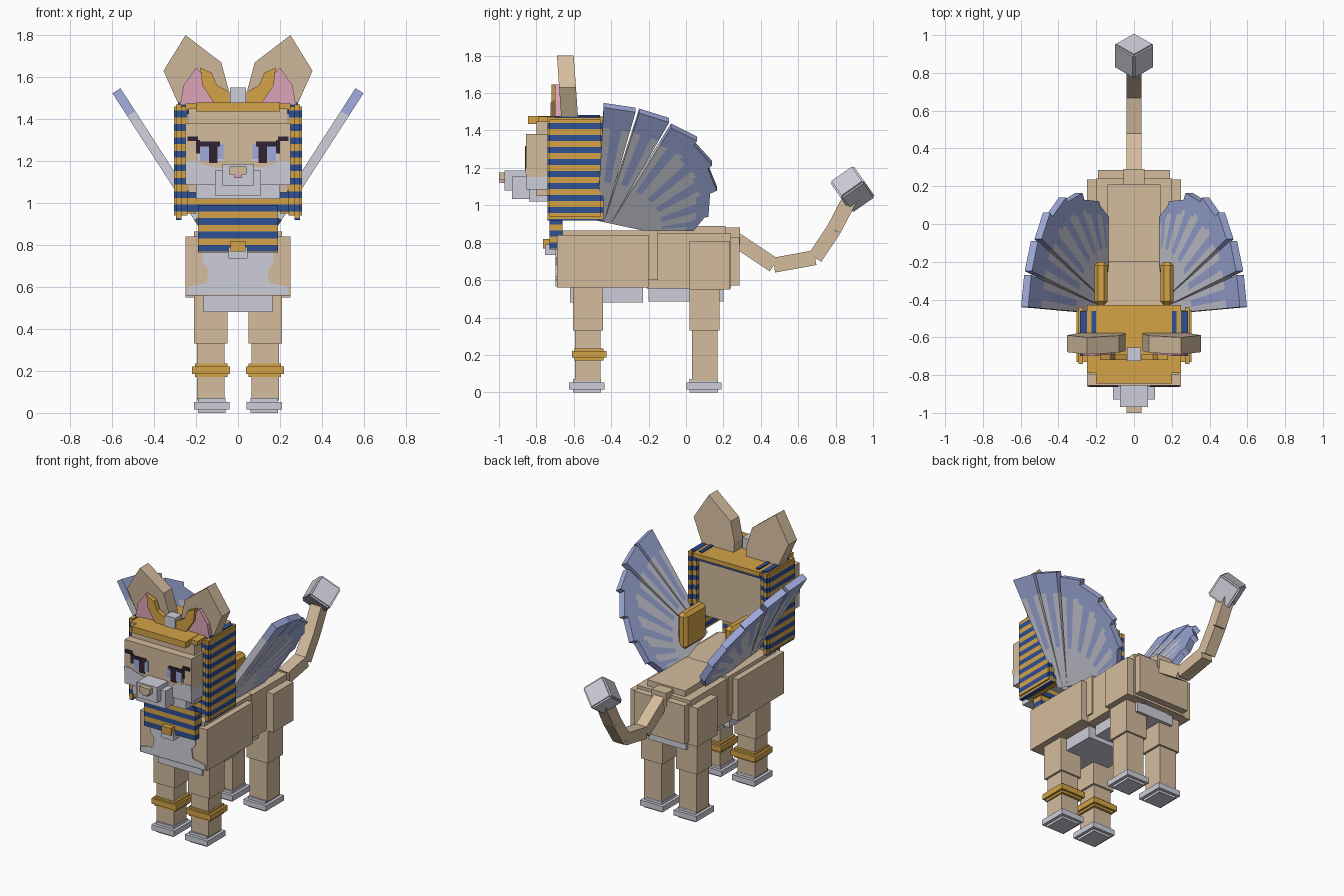
import bpy
import bmesh
import math
from mathutils import Matrix, Vector

default_cube = bpy.data.objects.get("Cube")
if default_cube:
    bpy.data.objects.remove(default_cube, do_unlink=True)


def make_material(name, red, green, blue):
    """Flat material from display colour bytes, stored as linear values."""
    linear = [((c / 255 + 0.055) / 1.055) ** 2.4 for c in (red, green, blue)]
    material = bpy.data.materials.new(name)
    material.use_nodes = True
    material.diffuse_color = (*linear, 1)
    shader = material.node_tree.nodes["Principled BSDF"]
    shader.inputs["Base Color"].default_value = (*linear, 1)
    shader.inputs["Roughness"].default_value = 0.9
    return material


TAN = make_material("sandy fur", 212, 188, 158)
WHITE = make_material("pale fur", 206, 206, 218)
GOLD = make_material("gold", 212, 164, 72)
BLUE = make_material("deep blue", 46, 78, 148)
SKY = make_material("periwinkle", 160, 172, 220)
PINK = make_material("ear pink", 222, 164, 184)
DARK = make_material("dark eye", 48, 34, 48)


def finish(name, mesh_builder, materials, mirror=False):
    """Turn a bmesh into a linked object, optionally mirrored across x."""
    mesh = bpy.data.meshes.new(name)
    bmesh.ops.recalc_face_normals(mesh_builder, faces=mesh_builder.faces)
    mesh_builder.to_mesh(mesh)
    mesh_builder.free()
    for material in materials:
        mesh.materials.append(material)
    part = bpy.data.objects.new(name, mesh)
    bpy.context.collection.objects.link(part)
    if mirror:
        part.modifiers.new("Mirror", "MIRROR").use_mirror_merge = False
    return part


def cuboid(xs, ys, zs):
    """Cube bmesh spanning the given ranges."""
    builder = bmesh.new()
    bmesh.ops.create_cube(builder, size=1)
    spans = (xs, ys, zs)
    for vert in builder.verts:
        vert.co = [(lo + hi) / 2 + co * (hi - lo) for co, (lo, hi) in zip(vert.co, spans)]
    return builder


def box(name, material, xs, ys, zs, mirror=False, bevel=0):
    part = finish(name, cuboid(xs, ys, zs), [material], mirror)
    if bevel:
        modifier = part.modifiers.new("Bevel", "BEVEL")
        modifier.width = bevel
        modifier.segments = 1
    return part


def centred_box(name, material, half_width, ys, zs, bevel=0):
    return box(name, material, (-half_width, half_width), ys, zs, bevel=bevel)


def striped_box(name, xs, ys, zs, mirror=False, period=0.064):
    """Box cut into level bands that alternate blue and gold."""
    builder = cuboid(xs, ys, zs)
    half = period / 2
    for step in range(int(zs[0] / half), int(zs[1] / half) + 1):
        geometry = builder.verts[:] + builder.edges[:] + builder.faces[:]
        bmesh.ops.bisect_plane(builder, geom=geometry, plane_co=(0, 0, step * half),
                               plane_no=(0, 0, 1))
    for face in builder.faces:
        face.material_index = int(face.calc_center_median().z / half) % 2
    return finish(name, builder, [BLUE, GOLD], mirror)


def plate(name, material, outline, front, back, lean=0, mirror=True):
    """Outline in x and z, extruded along y; lean shifts y with height."""
    builder = bmesh.new()
    base = outline[0][1]
    face = builder.faces.new([builder.verts.new((x, front - lean * (z - base), z))
                              for x, z in outline])
    extruded = bmesh.ops.extrude_face_region(builder, geom=[face])
    moved = [v for v in extruded["geom"] if isinstance(v, bmesh.types.BMVert)]
    bmesh.ops.translate(builder, verts=moved, vec=(0, back - front, 0))
    return finish(name, builder, [material], mirror)


def limb(name, material, start, end, width):
    """Square bar between two points in the y-z plane."""
    a, b = Vector((0, *start)), Vector((0, *end))
    half = width / 2
    builder = cuboid((-half, half), (-half, half), (0, (b - a).length))
    turn = (b - a).to_track_quat("Z", "X").to_matrix().to_4x4()
    builder.transform(Matrix.Translation(a) @ turn)
    return finish(name, builder, [material])


# Body
centred_box("chest", TAN, 0.25, (-0.69, -0.2), (0.56, 0.84))
centred_box("shoulder_top", TAN, 0.21, (-0.66, -0.15), (0.6, 0.865))
centred_box("loin", TAN, 0.2, (-0.21, 0.24), (0.555, 0.85))
centred_box("back_ridge", TAN, 0.14, (-0.2, 0.21), (0.8, 0.89))
centred_box("rump", TAN, 0.19, (0.1, 0.285), (0.57, 0.83))
box("haunch", TAN, (0.1, 0.25), (0.02, 0.235), (0.55, 0.81), mirror=True)
centred_box("front_belly", WHITE, 0.165, (-0.62, -0.23), (0.48, 0.57))
centred_box("rear_belly", WHITE, 0.14, (-0.2, 0.2), (0.485, 0.565))
plate("chest_bib", WHITE, [(0, 0.565), (0.24, 0.565), (0.24, 0.6), (0.15, 0.62), (0.14, 0.68),
                           (0.17, 0.72), (0.17, 0.8), (0, 0.8)], -0.697, -0.689)


# Legs: the same build front and rear, with bracelets in front
def leg_pair(prefix, y):
    box(prefix + "_upper_leg", TAN, (0.05, 0.21), (y - 0.08, y + 0.08), (0.33, 0.57), mirror=True)
    box(prefix + "_lower_leg", TAN, (0.065, 0.195), (y - 0.068, y + 0.068), (0.06, 0.34), mirror=True)
    box(prefix + "_paw", WHITE, (0.06, 0.19), (y - 0.08, y + 0.07), (0, 0.07), mirror=True)
    box(prefix + "_paw_rim", WHITE, (0.04, 0.21), (y - 0.1, y + 0.09), (0.015, 0.052), mirror=True)


leg_pair("front", -0.525)
leg_pair("rear", 0.1)
box("bracelet", GOLD, (0.037, 0.22), (-0.61, -0.425), (0.185, 0.222), mirror=True)
box("bracelet_core", GOLD, (0.05, 0.205), (-0.597, -0.44), (0.17, 0.235), mirror=True)

# Tail and tuft
tail_path = [(0.23, 0.84), (0.47, 0.68), (0.69, 0.72), (0.79, 0.87), (0.89, 1.06)]
for number, (start, end) in enumerate(zip(tail_path, tail_path[1:])):
    limb("tail_segment_" + str(number + 1), TAN, start, end, 0.08)
centred_box("tail_root", TAN, 0.055, (0.2, 0.29), (0.79, 0.88))
for axis in range(3):
    spans = [(-0.067, 0.067)] * 3
    spans[axis] = (-0.077, 0.077)
    tuft = cuboid(*spans)
    tuft.transform(Matrix.Translation((0, 0.89, 1.085)) @ Matrix.Rotation(math.radians(35), 4, "X")
                   @ Matrix.Rotation(math.radians(45), 4, "Y"))
    finish("tail_tuft_" + "abc"[axis], tuft, [WHITE])

# Head
centred_box("head", TAN, 0.235, (-0.8, -0.475), (1.05, 1.45))
centred_box("face", TAN, 0.25, (-0.855, -0.6), (1.15, 1.38))
centred_box("jaw", WHITE, 0.25, (-0.856, -0.6), (1.085, 1.17))
centred_box("chin", WHITE, 0.2, (-0.84, -0.6), (1.02, 1.1))
plate("cheek_patch", WHITE, [(0.11, 1.17), (0.25, 1.17), (0.25, 1.2), (0.2, 1.2), (0.17, 1.185)],
      -0.859, -0.852)
centred_box("muzzle", WHITE, 0.11, (-0.93, -0.84), (1.035, 1.155))
centred_box("muzzle_bridge", WHITE, 0.075, (-0.97, -0.84), (1.08, 1.185))
centred_box("nose", TAN, 0.04, (-1, -0.95), (1.135, 1.175))
centred_box("nose_tip", PINK, 0.02, (-0.998, -0.95), (1.12, 1.14))


# Eyes, as thin plates on the face
def eye_plate(name, material, xs, zs, depth):
    box(name, material, xs, (-0.855 - depth, -0.853), zs, mirror=True)


eye_plate("eye_white", WHITE, (0.07, 0.19), (1.2, 1.275), 0.002)
eye_plate("iris", SKY, (0.135, 0.18), (1.2, 1.275), 0.004)
eye_plate("inner_iris", SKY, (0.07, 0.1), (1.21, 1.28), 0.004)
eye_plate("pupil", DARK, (0.098, 0.138), (1.19, 1.29), 0.006)
eye_plate("upper_lid", DARK, (0.085, 0.2), (1.27, 1.292), 0.007)
eye_plate("outer_lid", DARK, (0.18, 0.2), (1.235, 1.3), 0.005)
eye_plate("lash", DARK, (0.19, 0.24), (1.295, 1.318), 0.007)

# Ears
plate("ear", TAN, [(0.05, 1.44), (0.045, 1.54), (0.08, 1.67), (0.25, 1.8), (0.355, 1.63),
                   (0.27, 1.44)], -0.665, -0.575, lean=0.07)
plate("inner_ear", PINK, [(0.1, 1.46), (0.12, 1.56), (0.2, 1.645), (0.26, 1.56), (0.275, 1.47)],
      -0.7, -0.66)

# Headdress
striped_box("headdress_side", (0.24, 0.305), (-0.73, -0.455), (0.94, 1.46), mirror=True)
striped_box("headdress_edge", (0.27, 0.295), (-0.74, -0.44), (0.92, 1.47), mirror=True)
striped_box("headdress_inner", (0.2, 0.25), (-0.71, -0.47), (0.95, 1.06), mirror=True)
centred_box("headdress_top", GOLD, 0.25, (-0.79, -0.43), (1.445, 1.475))
centred_box("headdress_back_trim", BLUE, 0.24, (-0.475, -0.445), (1.425, 1.447))
box("headdress_top_stripe", BLUE, (0.2, 0.225), (-0.7, -0.46), (1.45, 1.482), mirror=True)
box("headdress_corner", BLUE, (0.25, 0.285), (-0.7, -0.46), (1.45, 1.478), mirror=True)
centred_box("brow_band", GOLD, 0.2, (-0.845, -0.7), (1.435, 1.478))
plate("crown_horn", GOLD, [(0.04, 1.47), (0.04, 1.53), (0.1, 1.56), (0.125, 1.62), (0.18, 1.645),
                           (0.17, 1.56), (0.11, 1.47)], -0.72, -0.69)
centred_box("crown_gem", WHITE, 0.038, (-0.725, -0.655), (1.475, 1.55))

# Collar
striped_box("collar", (-0.19, 0.19), (-0.73, -0.66), (0.765, 0.99))
striped_box("collar_top", (-0.24, 0.24), (-0.72, -0.65), (0.96, 1.055))
centred_box("pendant_mount", GOLD, 0.035, (-0.765, -0.7), (0.77, 0.82))
centred_box("pendant", WHITE, 0.045, (-0.755, -0.69), (0.735, 0.79))

# Wing clasps
box("wing_clasp", GOLD, (0.14, 0.21), (-0.43, -0.2), (0.93, 1.17), mirror=True, bevel=0.02)


# Wings: a fan of flat feathers on a plane leaning outwards
def on_wing(point):
    y, z = point
    return (0.15 + (z - 0.87) * 0.645, y, z)


def feather(name, root_a, root_b, tip_a, tip_b):
    across, along = (0, 0.3, 0.7, 1), (0, 0.35, 0.82, 1)
    builder = bmesh.new()
    corners = [Vector(p) for p in (root_a, root_b, tip_a, tip_b)]
    grid = [[builder.verts.new(on_wing(corners[0].lerp(corners[1], s).lerp(
        corners[2].lerp(corners[3], s), t))) for s in across] for t in along]
    for row in range(3):
        for col in range(3):
            face = builder.faces.new((grid[row][col], grid[row][col + 1],
                                      grid[row + 1][col + 1], grid[row + 1][col]))
            # Blue tips and central streaks over pale vanes
            face.material_index = int(row == 2 or (row == 1 and col == 1))
    part = finish(name, builder, [WHITE, SKY], mirror=True)
    solid = part.modifiers.new("Thickness", "SOLIDIFY")
    solid.thickness = 0.045
    solid.offset = 0


tips = [((-0.44, 1.535), (-0.27, 1.51)), ((-0.25, 1.505), (-0.09, 1.455)),
        ((-0.08, 1.425), (0.06, 1.355)), ((0.04, 1.335), (0.14, 1.225)),
        ((0.11, 1.225), (0.165, 1.09)), ((0.13, 1.09), (0.12, 0.95)),
        ((0.11, 0.96), (0.04, 0.875))]
root_start, root_end = Vector((-0.475, 0.93)), Vector((-0.22, 0.875))
for index, (tip_a, tip_b) in enumerate(tips):
    share = 1 / len(tips)
    feather("wing_feather_" + str(index + 1), root_start.lerp(root_end, index * share),
            root_start.lerp(root_end, (index + 1) * share), tip_a, tip_b)
